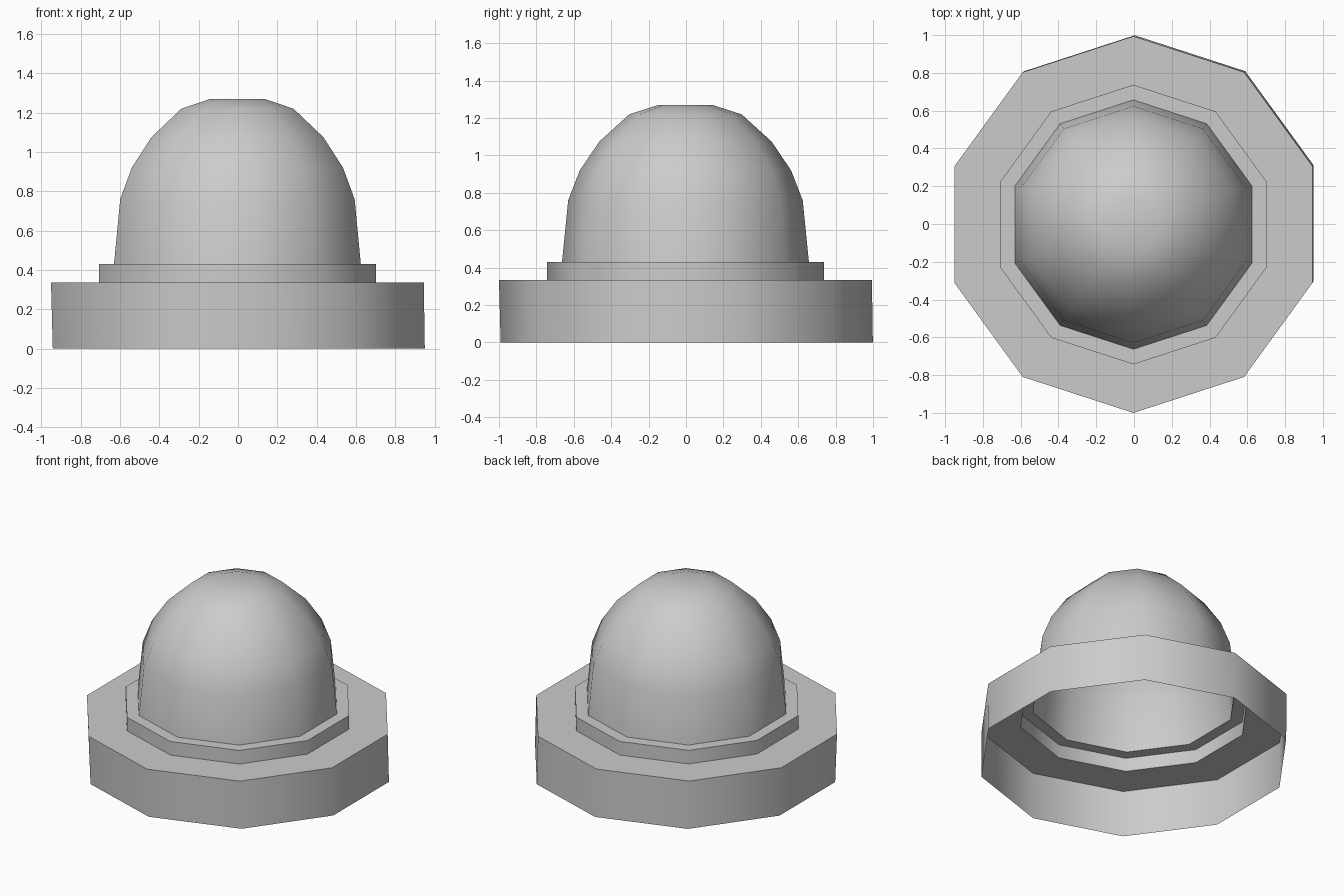
import bpy, bmesh, math

if "Cube" in bpy.data.objects:
    bpy.data.objects.remove(bpy.data.objects["Cube"])

SIDES = 10


def lathe(name, profile, cap=False):
    """Sweep (radius, z, centre shift) rows into an open ten-sided shell."""
    bm = bmesh.new()
    rings = []
    for r, z, s in profile:
        ring = []
        for i in range(SIDES):
            a = math.pi / 2 + i * 2 * math.pi / SIDES
            ring.append(bm.verts.new((r * math.cos(a) + s, r * math.sin(a) + s, z)))
        rings.append(ring)
    for low, high in zip(rings, rings[1:]):
        for i in range(SIDES):
            j = (i + 1) % SIDES
            bm.faces.new((low[i], low[j], high[j], high[i]))
    if cap:
        bm.faces.new(rings[-1])
    mesh = bpy.data.meshes.new(name)
    bm.to_mesh(mesh)
    bm.free()
    obj = bpy.data.objects.new(name, mesh)
    bpy.context.collection.objects.link(obj)
    bpy.ops.object.select_all(action='DESELECT')
    obj.select_set(True)
    bpy.context.view_layer.objects.active = obj
    bpy.ops.object.shade_smooth_by_angle(angle=math.radians(40))
    return obj


S = -0.003  # the upper rings sit slightly off the foot's centre

# Wide base, hollow and open underneath
lathe("base", [(0.995, 0, 0.004), (0.997, 0.335, S), (0.74, 0.335, S)])

# Stepped collar around the dome
lathe("collar", [(0.74, 0.335, S), (0.74, 0.43, S), (0.66, 0.43, S)])

# Dome with a flat top
lathe("dome", [(0.66, 0.43, S), (0.627, 0.76, S), (0.565, 0.92, S),
               (0.46, 1.075, S), (0.30, 1.22, S), (0.145, 1.27, S)], cap=True)
